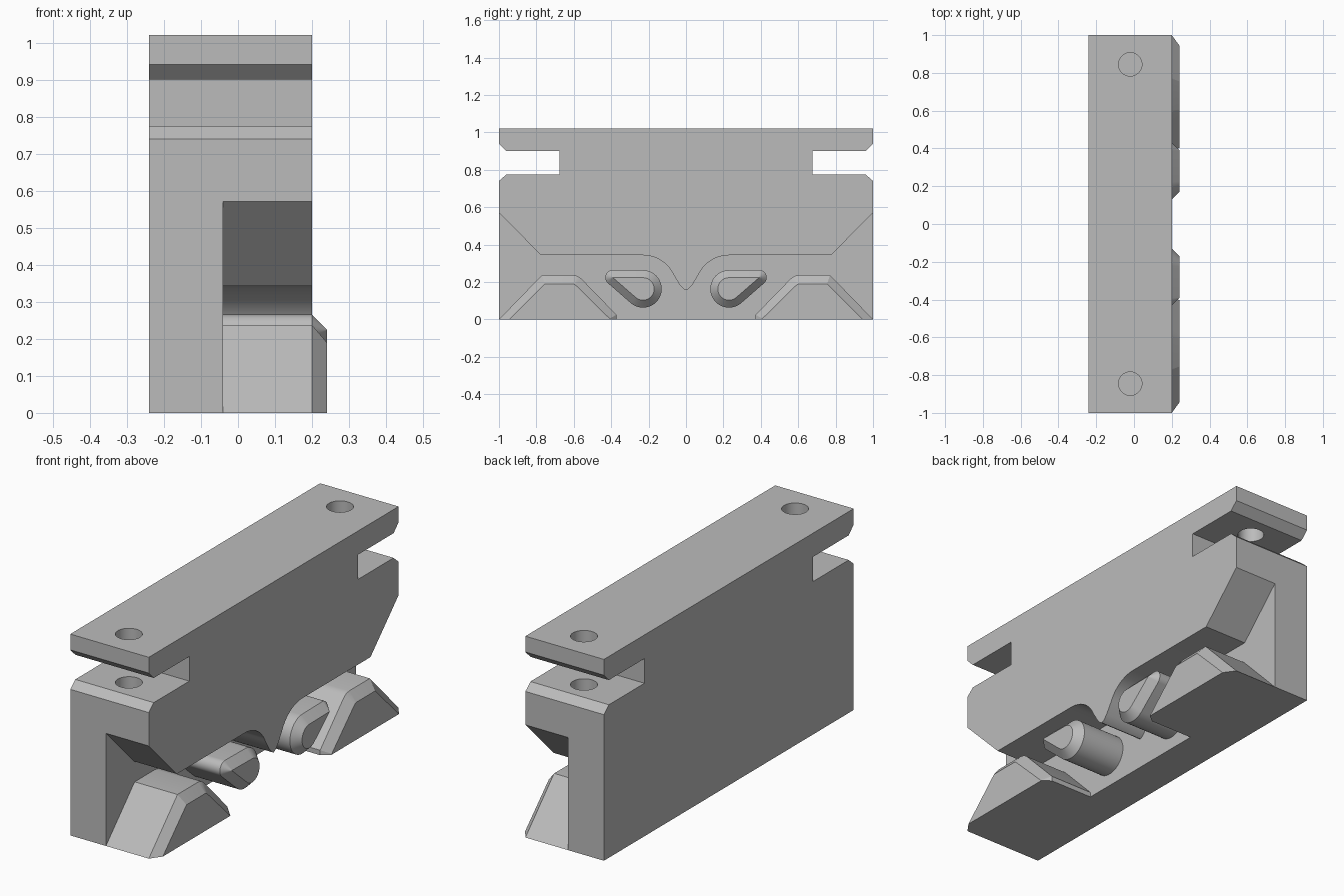
import bpy, bmesh
from math import sin, cos, radians, pi
from mathutils import Vector

if "Cube" in bpy.data.objects:
    bpy.data.objects.remove(bpy.data.objects["Cube"], do_unlink=True)

grey = bpy.data.materials.new("plain grey")
grey.use_nodes = True
grey.diffuse_color = (0.5, 0.5, 0.5, 1)
grey.node_tree.nodes["Principled BSDF"].inputs["Base Color"].default_value = grey.diffuse_color


def loft(name, sections):
    """Closed solid through (x, [(y, z), ...]) sections of equal length."""
    bm = bmesh.new()
    rings = [[bm.verts.new((x, y, z)) for y, z in pts] for x, pts in sections]
    n = len(rings[0])
    for a, b in zip(rings, rings[1:]):
        for i in range(n):
            j = (i + 1) % n
            bm.faces.new((a[i], a[j], b[j], b[i]))
    bm.faces.new(rings[0])
    bm.faces.new(rings[-1])
    bmesh.ops.recalc_face_normals(bm, faces=bm.faces)
    mesh = bpy.data.meshes.new(name)
    bm.to_mesh(mesh)
    bm.free()
    mesh.materials.append(grey)
    obj = bpy.data.objects.new(name, mesh)
    bpy.context.collection.objects.link(obj)
    return obj


def select(obj):
    bpy.ops.object.select_all(action='DESELECT')
    obj.select_set(True)
    bpy.context.view_layer.objects.active = obj


def smooth(obj):
    select(obj)
    bpy.ops.object.shade_smooth_by_angle(angle=radians(25))


def cut(obj, cutter):
    cutter.hide_render = True
    mod = obj.modifiers.new("cut", 'BOOLEAN')
    mod.operation, mod.solver, mod.object = 'DIFFERENCE', 'EXACT', cutter
    select(obj)
    bpy.ops.object.modifier_apply(modifier=mod.name)
    bpy.data.objects.remove(cutter, do_unlink=True)


def mirrored(half):
    return half + [(-y, z) for y, z in reversed(half)]


def flip(pts, side):
    return [(side * y, z) for y, z in pts]


BACK, PLATE, FACE, TIP = -0.24, -0.04, 0.20, 0.24
KNOB, KNOB_R, BEVEL = Vector((0.23, 0.163)), 0.10, 0.04

# Main block with a chamfered slot at each end
silhouette = mirrored([(1, 0), (1, 0.74), (0.96, 0.775), (0.675, 0.775),
                       (0.675, 0.90), (0.96, 0.90), (1, 0.94), (1, 1.02)])
body = loft("main_block", [(BACK, silhouette), (FACE, silhouette)])

# Recess under the block, following the rounded knobs to a central point
arc = [(KNOB.x + 0.18 * cos(radians(a)), KNOB.y + 0.18 * sin(radians(a)))
       for a in range(90, 156, 5)]
half = [(1.1, -0.1), (1.1, 0.672), (0.775, 0.343)] + arc + [(0.035, 0.187), (0.015, 0.164)]
recess = half + [(0, 0.155)] + [(-y, z) for y, z in reversed(half)]
cut(body, loft("recess_cutter", [(PLATE, recess), (0.4, recess)]))

# Vertical screw holes
for side in (-1, 1):
    bpy.ops.mesh.primitive_cylinder_add(vertices=40, radius=0.062, depth=0.5,
                                        location=(-0.02, side * 0.845, 0.85))
    hole = bpy.context.object
    hole.data.materials.append(grey)
    cut(body, hole)
smooth(body)


# Rounded knob outline: hull around a large and a small circle
def knob_outline(inset):
    pts = []
    for i in range(72):
        d = Vector((cos(i * pi / 36), sin(i * pi / 36)))
        centre, r = max(((KNOB, KNOB_R), (Vector((0.39, 0.224)), BEVEL + 0.001)),
                        key=lambda c: c[0].dot(d) + c[1])
        p = centre + d * (r - inset)
        pts.append((p.x, p.y))
    return pts


foot_base = [(1, 0), (0.77, 0.237), (0.605, 0.237), (0.58, 0.232), (0.56, 0.218),
             (0.372, 0.025), (0.372, 0)]
foot_tip = [(0.945, 0), (0.755, 0.19), (0.605, 0.19), (0.598, 0.188), (0.59, 0.183),
            (0.408, 0.004), (0.404, 0)]

# Feet and knobs, one of each per side, with bevelled outer ends
for side, label in ((-1, "front"), (1, "back")):
    for part, base, tip in (("foot", foot_base, foot_tip),
                            ("knob", knob_outline(0), knob_outline(BEVEL))):
        base, tip = flip(base, side), flip(tip, side)
        smooth(loft(f"{label}_{part}", [(PLATE, base), (FACE, base), (TIP, tip)]))
